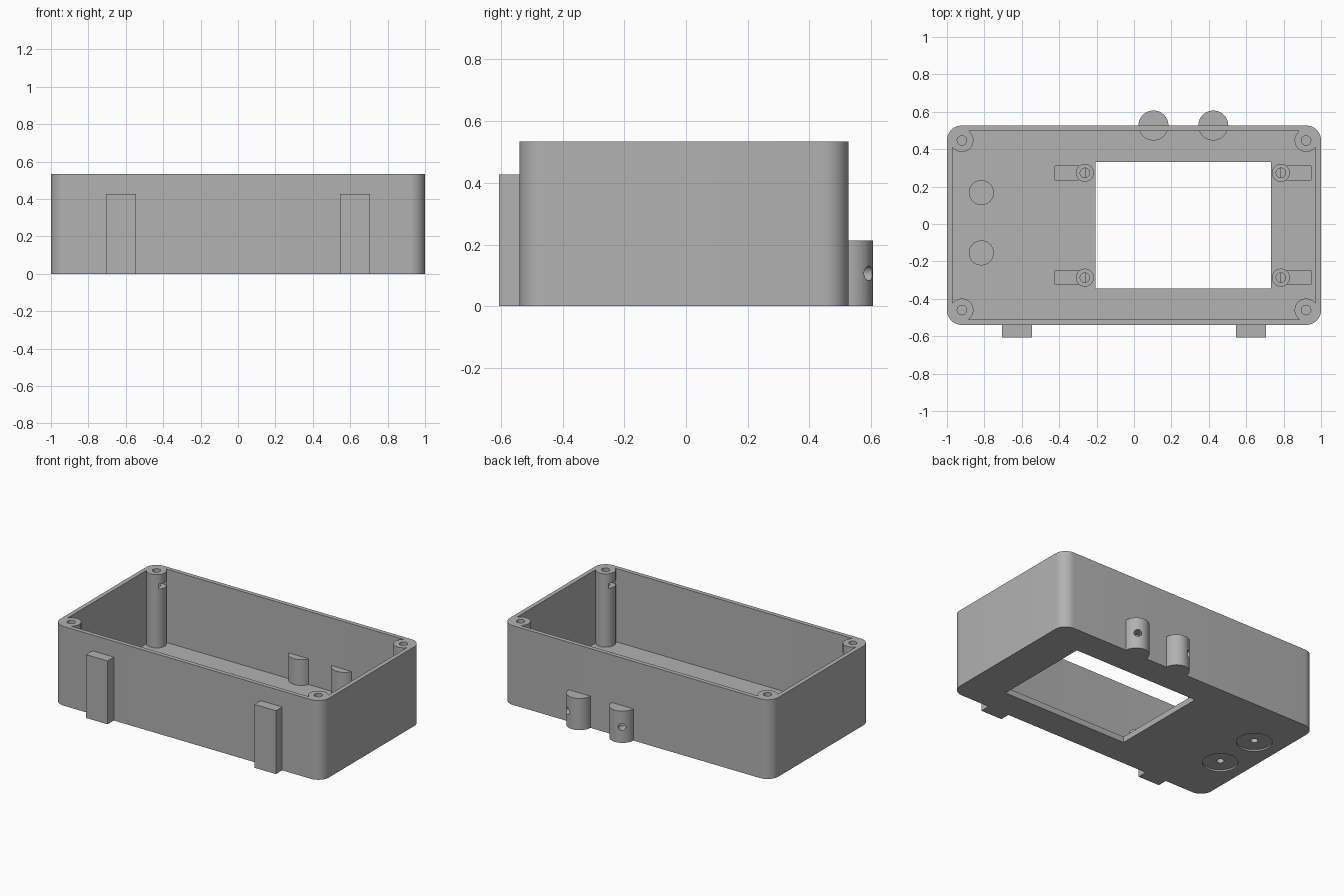
import bpy, bmesh, math
from mathutils import Matrix, Vector

old = bpy.data.objects.get("Cube")
if old:
    bpy.data.objects.remove(old, do_unlink=True)

MM = 2 / 150          # one millimetre in scene units
CY = -0.5             # case centre along y, in millimetres

grey = bpy.data.materials.new("plain grey")
grey.use_nodes = True
grey.diffuse_color = (0.445, 0.445, 0.445, 1)
grey.node_tree.nodes["Principled BSDF"].inputs["Base Color"].default_value = grey.diffuse_color


def finish(name, bm):
    """Turn a bmesh in millimetres into an object."""
    bmesh.ops.scale(bm, vec=(MM, MM, MM), verts=bm.verts)
    bmesh.ops.recalc_face_normals(bm, faces=bm.faces)
    mesh = bpy.data.meshes.new(name)
    bm.to_mesh(mesh)
    bm.free()
    mesh.materials.append(grey)
    ob = bpy.data.objects.new(name, mesh)
    bpy.context.collection.objects.link(ob)
    return ob


def box(name, x0, x1, y0, y1, z0, z1):
    bm = bmesh.new()
    size = Matrix.Diagonal((x1 - x0, y1 - y0, z1 - z0, 1))
    mid = Matrix.Translation(((x0 + x1) / 2, (y0 + y1) / 2, (z0 + z1) / 2))
    bmesh.ops.create_cube(bm, size=1, matrix=mid @ size)
    return finish(name, bm)


def rod(name, start, end, radius, sides=48):
    bm = bmesh.new()
    a, b = Vector(start), Vector(end)
    turn = (b - a).to_track_quat('Z', 'Y').to_matrix().to_4x4()
    bmesh.ops.create_cone(bm, cap_ends=True, segments=sides, radius1=radius, radius2=radius,
                          depth=(b - a).length, matrix=Matrix.Translation((a + b) / 2) @ turn)
    return finish(name, bm)


def post(name, x, y, z0, z1, radius):
    return rod(name, (x, y, z0), (x, y, z1), radius)


def rounded_block(name, half_x, half_y, radius, z0, z1, steps=10):
    bm = bmesh.new()
    verts = []
    for quarter, (sx, sy) in enumerate([(1, 1), (-1, 1), (-1, -1), (1, -1)]):
        for i in range(steps + 1):
            a = (quarter + i / steps) * math.pi / 2
            verts.append(bm.verts.new((sx * (half_x - radius) + radius * math.cos(a),
                                       CY + sy * (half_y - radius) + radius * math.sin(a), z0)))
    face = bm.faces.new(verts)
    top = bmesh.ops.extrude_face_region(bm, geom=[face])["geom"]
    bmesh.ops.translate(bm, vec=(0, 0, z1 - z0), verts=[v for v in top if isinstance(v, bmesh.types.BMVert)])
    return finish(name, bm)


def cut(target, cutters):
    """Subtract the cutters from the target and discard them."""
    bpy.context.view_layer.objects.active = target
    for c in cutters:
        mod = target.modifiers.new("cut", 'BOOLEAN')
        mod.operation, mod.solver, mod.object = 'DIFFERENCE', 'EXACT', c
        bpy.ops.object.modifier_apply(modifier=mod.name)
        bpy.data.objects.remove(c, do_unlink=True)


parts = []
FLOOR, HEIGHT, WALL = 3, 40, 2.2
BUTTONS = [(-61.2, 12.6), (-61.2, -11.6)]
STANDOFFS = [(x, CY + y, side) for x, side in ((-19.7, -1), (58.9, 1)) for y in (-21, 21)]

# Open-topped case with a display window
case = rounded_block("case", 75, 40, 6, 0, HEIGHT)
cutters = [rounded_block("cavity", 75 - WALL, 40 - WALL, 6 - WALL, FLOOR, HEIGHT + 5),
           box("window", -15.5, 55, CY - 25.4, CY + 25.4, -5, 10)]
# Shallow round recesses below, each with a small central hole
for x, y in BUTTONS:
    cutters.append(post("recess", x, y, -2, 0.8, 8.2))
    cutters.append(post("pin_hole", x, y, -2, 5, 1.7))
# Nut pockets in the floor, running out from the standoffs
for x, y, side in STANDOFFS:
    cutters.append(box("pocket", min(x, x + side * 12), max(x, x + side * 12),
                       y - 2.8, y + 2.8, 1, FLOOR + 1))
cut(case, cutters)
parts.append(case)

# Solid bosses over the round recesses
for i, (x, y) in enumerate(BUTTONS):
    boss = post(f"floor_boss_{i + 1}", x, y, 1.5, 6.5, 5)
    cut(boss, [post("pin_hole", x, y, 0, 5, 1.7)])
    parts.append(boss)

# Low screw standoffs around the window
for i, (x, y, side) in enumerate(STANDOFFS):
    standoff = post(f"standoff_{i + 1}", x, y, FLOOR - 0.1, 4.6, 3.6)
    cut(standoff, [post("screw_hole", x, y, 0, 10, 1.9)])
    parts.append(standoff)

# Corner screw posts with side slots for nuts
for sx in (-1, 1):
    for sy in (-1, 1):
        x, y = sx * 69, CY + sy * 34
        pillar = post(f"corner_post_{'left' if sx > 0 else 'right'}_{'back' if sy > 0 else 'front'}",
                      x, y, 1, HEIGHT, 4.6)
        inner, outer = x - sx * 8, x + sx * 2.8
        cut(pillar, [post("screw_hole", x, y, 26, HEIGHT + 5, 1.9),
                     box("nut_slot", min(inner, outer), max(inner, outer), y - 2.9, y + 2.9, 32.6, 35.1)])
        parts.append(pillar)

# Upright bars on the front wall
for name, x in (("right", -47), ("left", 47)):
    parts.append(box(f"front_bar_{name}", x - 6, x + 6, CY - 45, CY - 39, 0, 32))

# Round lugs through the back wall, with blind holes facing apart
for name, x, side in (("right", 7.8, -1), ("left", 31.8, 1)):
    y = CY + 40
    lug = post(f"back_lug_{name}", x, y, 0, 16, 6)
    dx, dy = side * math.sin(math.radians(33)), math.cos(math.radians(33))
    cut(lug, [rod("lug_hole", (x + dx, y + dy, 8), (x + dx * 9, y + dy * 9, 8), 1.8, 32)])
    parts.append(lug)

# Smooth the round walls, keep the edges crisp
bpy.ops.object.select_all(action='DESELECT')
for ob in parts:
    ob.select_set(True)
bpy.context.view_layer.objects.active = case
bpy.ops.object.shade_smooth_by_angle(angle=math.radians(30))
